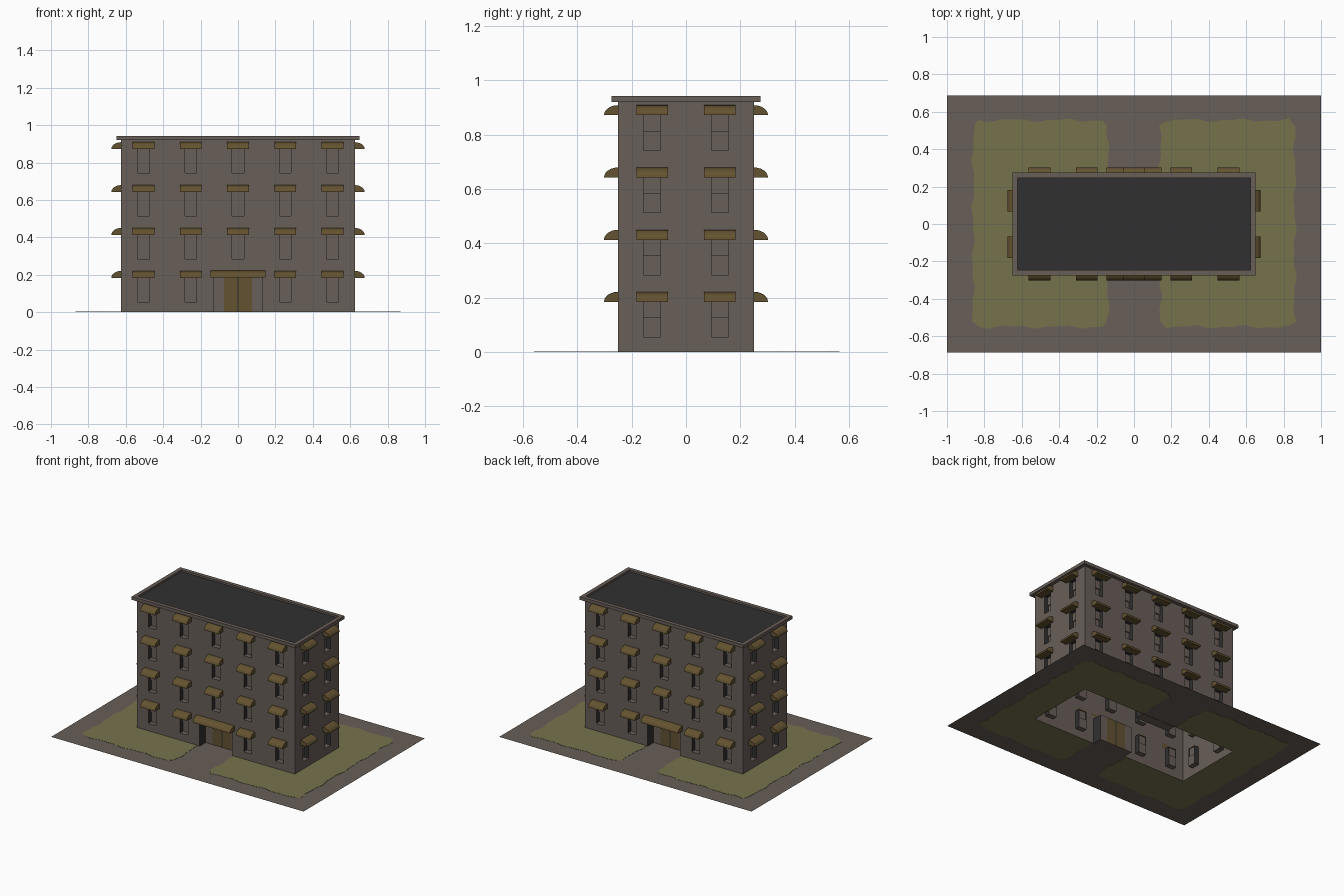
import bpy, bmesh, math
from mathutils import Matrix, Vector

if "Cube" in bpy.data.objects:
    bpy.data.objects.remove(bpy.data.objects["Cube"])

def mat(name, rgb):
    m = bpy.data.materials.new(name)
    m.diffuse_color = (*rgb, 1)
    m.use_nodes = True
    m.node_tree.nodes["Principled BSDF"].inputs["Base Color"].default_value = m.diffuse_color
    return m

BROWN, DARK, GOLD, GREEN = 0, 1, 2, 3
MATS = [mat("brown plaster", (0.140, 0.112, 0.097)),
        mat("charcoal", (0.030, 0.030, 0.030)),
        mat("ochre", (0.125, 0.085, 0.030)),
        mat("grass green", (0.180, 0.168, 0.073))]

HX, HY, TOP, STEP = 0.625, 0.25, 0.925, 0.2293
DOOR_W, DOOR_H, DOOR_D = 0.13, 0.185, 0.07
WIN_W = 0.031

def finish(bm, name):
    bmesh.ops.remove_doubles(bm, verts=bm.verts, dist=1e-5)
    me = bpy.data.meshes.new(name)
    bm.to_mesh(me)
    bm.free()
    for m in MATS:
        me.materials.append(m)
    ob = bpy.data.objects.new(name, me)
    bpy.context.collection.objects.link(ob)
    return ob

def face(bm, pts, m):
    f = bm.faces.new([bm.verts.new(p) for p in pts])
    f.material_index = m

def facade(name, angle, half, dist, centres, has_door):
    rot = Matrix.Rotation(angle, 4, 'Z')
    P = lambda u, d, z: rot @ Vector((u, -dist - d, z))   # d points outward
    bm, aw = bmesh.new(), bmesh.new()

    def panel(u0, u1, z0, z1, d, m):
        face(bm, [P(u0, d, z0), P(u1, d, z0), P(u1, d, z1), P(u0, d, z1)], m)

    def reveal(u0, u1, z0, z1, d, floor_mat):
        for u, flip in ((u0, False), (u1, True)):
            pts = [P(u, 0, z0), P(u, -d, z0), P(u, -d, z1), P(u, 0, z1)]
            face(bm, pts[::-1] if flip else pts, DARK)
        face(bm, [P(u0, 0, z0), P(u1, 0, z0), P(u1, -d, z0), P(u0, -d, z0)], floor_mat)
        face(bm, [P(u0, 0, z1), P(u0, -d, z1), P(u1, -d, z1), P(u1, 0, z1)], DARK)

    def awning(u, w, z):
        # quarter-round profile swept along the wall
        n = 6
        prof = [(0, z)] + [(0.052 * math.cos(a), z + 0.037 * math.sin(a))
                           for a in (i * math.pi / 2 / n for i in range(n + 1))]
        ends = [[P(s, d, h) for d, h in prof] for s in (u - w, u + w)]
        face(aw, ends[0][::-1], GOLD)
        face(aw, ends[1], GOLD)
        for i in range(len(prof)):
            j = (i + 1) % len(prof)
            face(aw, [ends[0][i], ends[0][j], ends[1][j], ends[1][i]], GOLD)

    # openings: u0, u1, z0, z1, is_door
    openings = []
    for k in range(4):
        for u in centres:
            z = k * STEP
            if has_door and k == 0 and abs(u) < 0.05:
                openings.append((-DOOR_W, DOOR_W, 0, DOOR_H, True))
                awning(0, 0.148, DOOR_H)
            else:
                openings.append((u - WIN_W, u + WIN_W, z + 0.055, z + 0.185, False))
                awning(u, 0.058, z + 0.184)

    # wall surface around the openings
    us = sorted({-half, half} | {o[i] for o in openings for i in (0, 1)})
    zs = sorted({0, TOP} | {o[i] for o in openings for i in (2, 3)})
    for a, b in zip(us, us[1:]):
        for c, d in zip(zs, zs[1:]):
            mu, mz = (a + b) / 2, (c + d) / 2
            if not any(o[0] < mu < o[1] and o[2] < mz < o[3] for o in openings):
                panel(a, b, c, d, 0, BROWN)

    # recessed windows and door
    for u0, u1, z0, z1, is_door in openings:
        if is_door:
            reveal(u0, u1, z0, z1, DOOR_D, BROWN)
            w = 0.075
            for a, b, m in ((u0, -w, BROWN), (-w, -0.003, GOLD), (-0.003, 0.003, DARK),
                            (0.003, w, GOLD), (w, u1, BROWN)):
                panel(a, b, z0, z1, -DOOR_D, m)
        else:
            mid = z0 + 0.07
            reveal(u0, u1, z0, z1, 0.035, BROWN)
            panel(u0, u1, z0, mid, -0.035, BROWN)
            panel(u0, u1, mid, z1, -0.028, BROWN)
            face(bm, [P(u0, -0.035, mid), P(u1, -0.035, mid),
                      P(u1, -0.028, mid), P(u0, -0.028, mid)], BROWN)
    finish(bm, name + "_wall")
    finish(aw, name + "_awnings")

LONG = (-0.505, -0.2525, 0, 0.2525, 0.505)
SHORT = (-0.125, 0.125)
facade("front", 0, HX, HY, LONG, True)
facade("right", math.pi / 2, HY, HX, SHORT, False)
facade("back", math.pi, HX, HY, LONG, True)
facade("left", -math.pi / 2, HY, HX, SHORT, False)

# cornice: nested rectangular loops, then the flat roof inside it
bm = bmesh.new()
loops = [(HX, HY, 0.92), (0.65, 0.275, 0.92), (0.65, 0.275, 0.943),
         (0.622, 0.247, 0.943), (0.622, 0.247, 0.93)]
rings = [[Vector((sx * x, sy * y, z)) for sx, sy in ((-1, -1), (1, -1), (1, 1), (-1, 1))]
         for x, y, z in loops]
for r, s in zip(rings, rings[1:]):
    for i in range(4):
        j = (i + 1) % 4
        face(bm, [r[i], r[j], s[j], s[i]], BROWN)
finish(bm, "cornice")
bm = bmesh.new()
face(bm, rings[-1], DARK)
finish(bm, "roof")

# paved ground with an open footprint under the building
bm = bmesh.new()
Z = 0.0015
for x0, x1, y0, y1 in ((-1, 1, -0.686, -HY), (-1, 1, HY, 0.686),
                       (-1, -HX, -HY, HY), (HX, 1, -HY, HY)):
    face(bm, [(x0, y0, Z), (x1, y0, Z), (x1, y1, Z), (x0, y1, Z)], BROWN)
finish(bm, "paving")

# lawns: C-shaped slabs with a wavy outer edge, showing above and below the paving
corners = [(0.14, -HY), (0.14, -0.55), (0.86, -0.55), (0.86, 0.555), (0.14, 0.555), (0.14, HY)]
for side, name in ((1, "right_lawn"), (-1, "left_lawn")):
    outline = []
    for (xa, ya), (xb, yb) in zip(corners, corners[1:]):
        n = max(4, int(math.hypot(xb - xa, yb - ya) / 0.03))
        for i in range(n):
            x, y = xa + (xb - xa) * i / n, ya + (yb - ya) * i / n
            if i == 0 and abs(y) > 0.5:      # soften the corners
                x += 0.015 * (1 if x < 0.5 else -1)
                y -= math.copysign(0.015, y)
            elif abs(y) > HY + 0.01 or x > 0.5:
                w = 0.006 * math.sin(23 * (x + y) + side) + 0.004 * math.sin(51 * (x - y))
                if xa == xb:
                    x += w
                else:
                    y += w
            outline.append((x * side, y))
    outline += [(0.14 * side, HY), (HX * side, HY), (HX * side, -HY)]
    bm = bmesh.new()
    face(bm, [(x, y, 0) for x, y in outline], GREEN)
    ext = bmesh.ops.extrude_face_region(bm, geom=bm.faces[:], use_keep_orig=True)
    bmesh.ops.translate(bm, vec=(0, 0, 0.003),
                        verts=[g for g in ext["geom"] if isinstance(g, bmesh.types.BMVert)])
    bmesh.ops.recalc_face_normals(bm, faces=bm.faces)
    bmesh.ops.triangulate(bm, faces=[f for f in bm.faces if len(f.verts) > 4])
    finish(bm, name)
